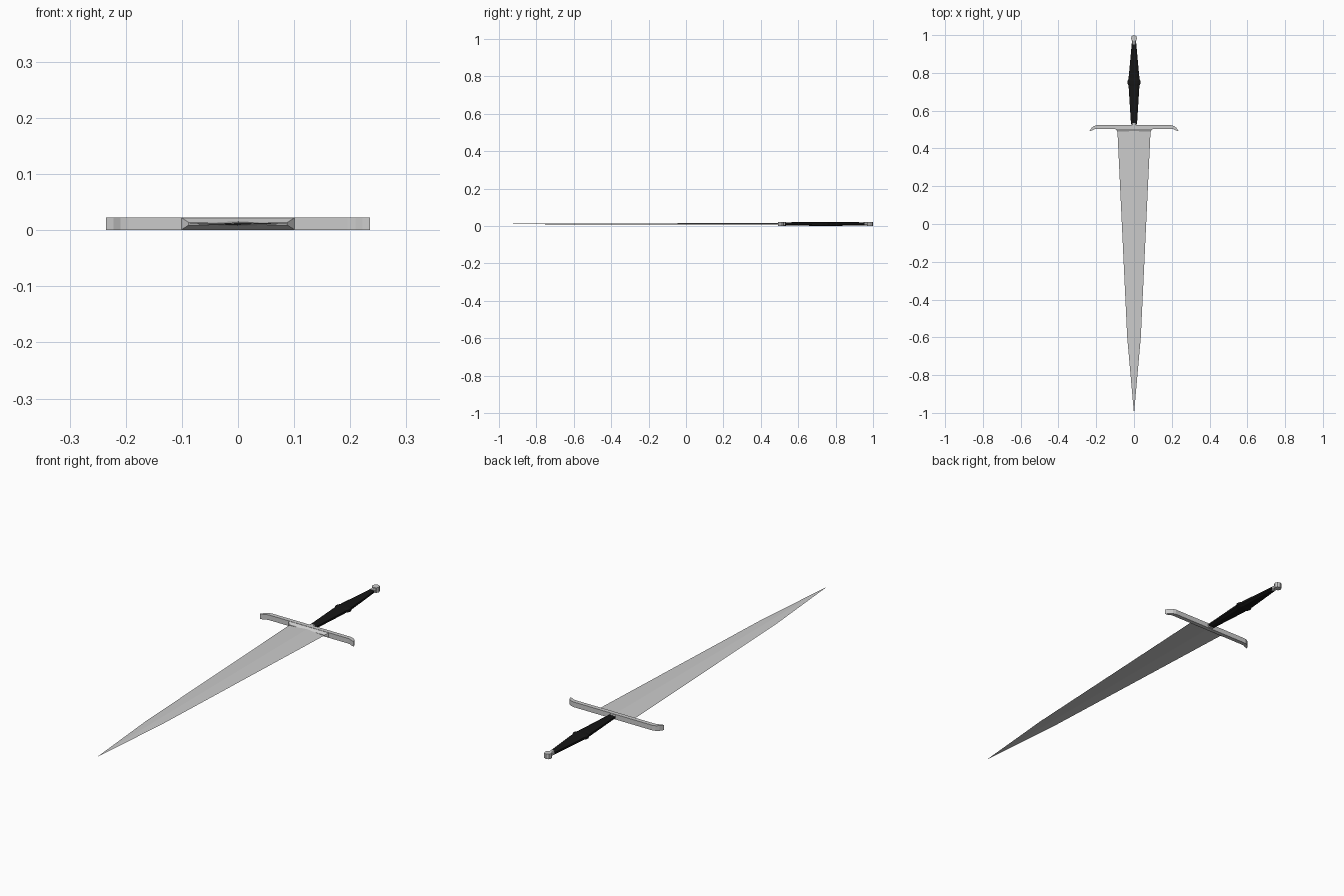
import bpy, math

if "Cube" in bpy.data.objects:
    bpy.data.objects.remove(bpy.data.objects["Cube"])

ZC = 0.0115  # mid-height of the weapon lying flat

def material(name, rgb):
    m = bpy.data.materials.new(name)
    m.diffuse_color = (*rgb, 1)
    m.use_nodes = True
    m.node_tree.nodes["Principled BSDF"].inputs["Base Color"].default_value = m.diffuse_color
    return m

black = material("black", (0.008, 0.008, 0.008))

def make(name, verts, faces, mat=None):
    me = bpy.data.meshes.new(name)
    me.from_pydata(verts, [], faces)
    if mat:
        me.materials.append(mat)
    ob = bpy.data.objects.new(name, me)
    bpy.context.collection.objects.link(ob)
    import bmesh
    bm = bmesh.new()
    bm.from_mesh(me)
    bmesh.ops.remove_doubles(bm, verts=bm.verts, dist=1e-6)
    bmesh.ops.recalc_face_normals(bm, faces=bm.faces)
    bm.to_mesh(me)
    bm.free()
    return ob

def loft(name, stations, section, mat=None):
    """Skin a unit cross-section along y; stations are (y, half width, half thickness)."""
    n = len(section)
    verts = [(x * w, y, ZC + z * t) for y, w, t in stations for x, z in section]
    faces = [(k * n + i, k * n + (i + 1) % n, (k + 1) * n + (i + 1) % n, (k + 1) * n + i)
             for k in range(len(stations) - 1) for i in range(n)]
    faces += [tuple(range(n)), tuple(range(len(verts) - n, len(verts)))]
    return make(name, verts, faces, mat)

def prism(name, outline, z0, z1, mat=None):
    """Extrude an xy outline along z."""
    n = len(outline)
    verts = [(x, y, z) for z in (z0, z1) for x, y in outline]
    faces = [(i, (i + 1) % n, n + (i + 1) % n, n + i) for i in range(n)]
    faces += [tuple(range(n)), tuple(range(n, 2 * n))]
    return make(name, verts, faces, mat)

diamond = [(1, 0), (0, 1), (-1, 0), (0, -1)]
box = [(1, 1), (-1, 1), (-1, -1), (1, -1)]
octagon = [(1, 0.45), (0.55, 1), (-0.55, 1), (-1, 0.45),
           (-1, -0.45), (-0.55, -1), (0.55, -1), (1, -0.45)]

# Blade: flat diamond section tapering to a point
loft("blade", [(0.5, 0.088, 0.0045), (-0.6, 0.036, 0.0025), (-0.83, 0.0155, 0.0015),
               (-1.0, 0.0005, 0.0003)], diamond)

# Crossguard with ends curling toward the blade
half = [(0.197, 0.523), (0.212, 0.519), (0.225, 0.509), (0.235, 0.493),
        (0.222, 0.495), (0.209, 0.502), (0.195, 0.504)]
prism("crossguard", half + [(-x, y) for x, y in reversed(half)], 0, 0.023)

# Bevelled socket where the blade enters the guard
loft("blade_socket", [(0.506, 0.102, 0.0114), (0.49, 0.088, 0.0025)], box)

# Collar between guard and grip
loft("collar", [(0.52, 0.015, 0.0105), (0.535, 0.013, 0.0105)], octagon)

# Grip swelling toward the middle, with a raised ring
loft("grip", [(0.53, 0.016, 0.0085), (0.72, 0.028, 0.0105), (0.78, 0.028, 0.0105),
              (0.955, 0.012, 0.0085)], octagon, black)
loft("grip_ring", [(0.73, 0.027, 0.0105), (0.745, 0.035, 0.0115), (0.757, 0.035, 0.0115),
                   (0.772, 0.027, 0.0105)], octagon, black)

# Pommel: short neck and an eight-sided knob
loft("pommel_neck", [(0.95, 0.011, 0.0095), (0.975, 0.009, 0.0095)], octagon)
knob = [(0.0165 * math.cos(i * math.pi / 4), 0.9835 + 0.0165 * math.sin(i * math.pi / 4))
        for i in range(8)]
prism("pommel", knob, 0, 0.023)
